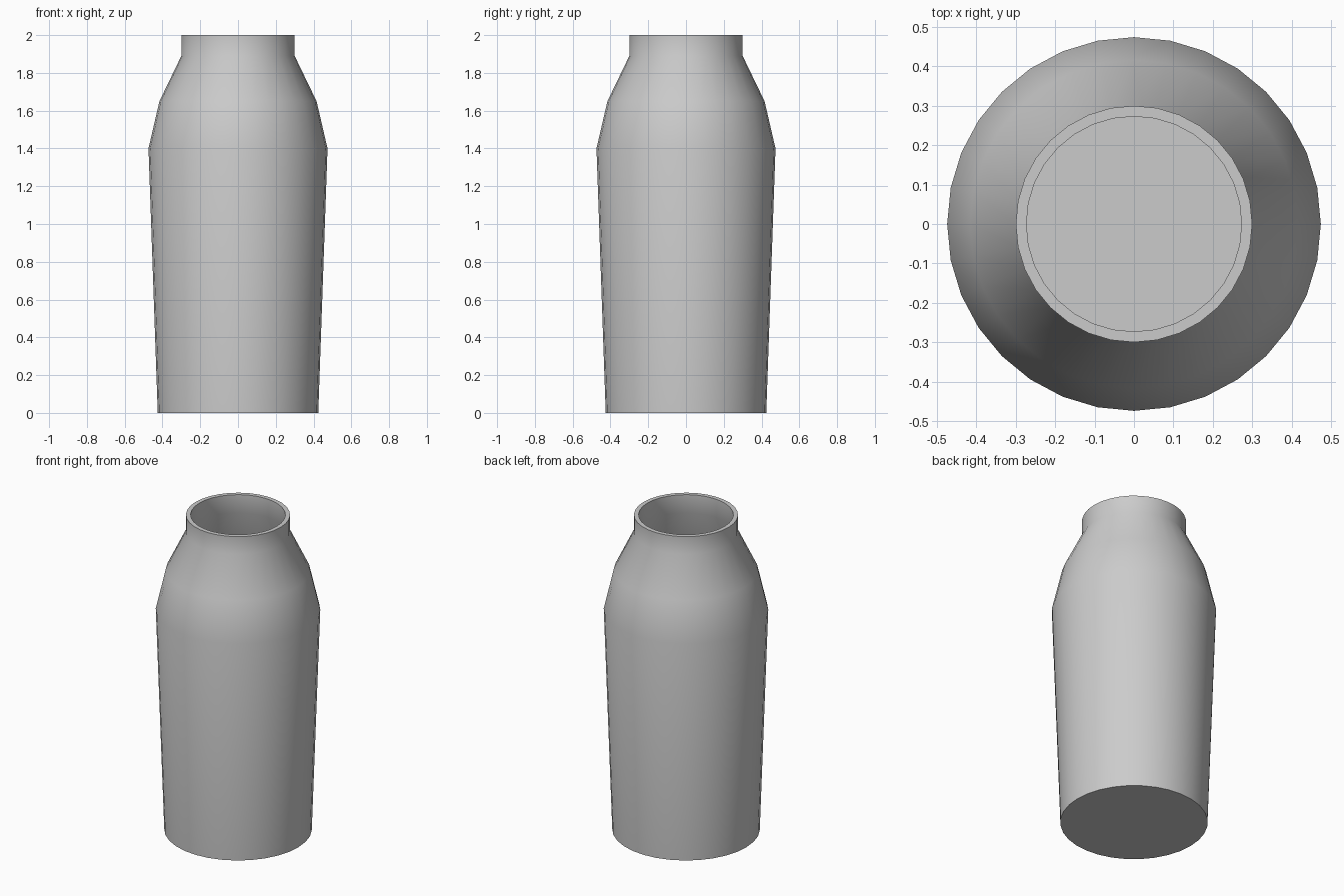
import bpy, bmesh, math

if "Cube" in bpy.data.objects:
    bpy.data.objects.remove(bpy.data.objects["Cube"])

SIDES = 32

# Closed wall profile (radius, height): outside going up, then inside going down
outer = [(0.425, 0), (0.474, 1.40), (0.416, 1.65), (0.30, 1.89), (0.30, 2.0)]
inner = [(0.273, 2.0), (0.273, 1.884), (0.391, 1.640), (0.447, 1.397), (0.398, 0.027)]

bm = bmesh.new()

# One ring of vertices per profile point
rings = []
for r, z in outer + inner:
    angles = [2 * math.pi * i / SIDES for i in range(SIDES)]
    rings.append([bm.verts.new((r * math.cos(a), r * math.sin(a), z)) for a in angles])

# Walls and rim
for low, high in zip(rings, rings[1:]):
    for i in range(SIDES):
        j = (i + 1) % SIDES
        bm.faces.new((low[i], low[j], high[j], high[i]))

# Underside and inner floor
bm.faces.new(rings[0][::-1])
bm.faces.new(rings[-1])
bmesh.ops.recalc_face_normals(bm, faces=bm.faces)

mesh = bpy.data.meshes.new("bottle_body")
bm.to_mesh(mesh)
bm.free()
bottle = bpy.data.objects.new("bottle_body", mesh)
bpy.context.collection.objects.link(bottle)

# Smooth walls, crisp rim and base
bpy.context.view_layer.objects.active = bottle
bottle.select_set(True)
bpy.ops.object.shade_smooth_by_angle(angle=math.radians(40))
